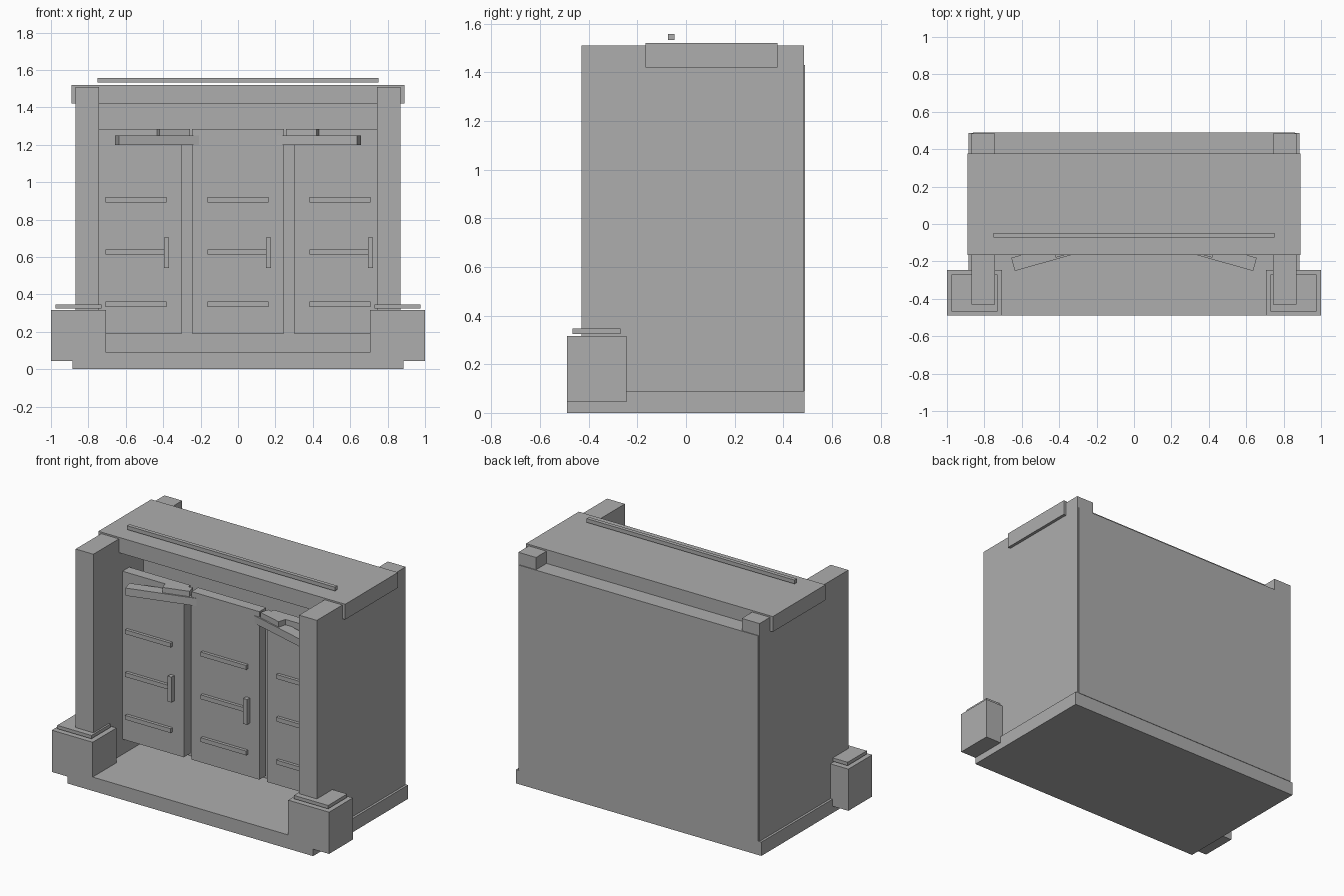
import bpy
import math

if "Cube" in bpy.data.objects:
    bpy.data.objects.remove(bpy.data.objects["Cube"], do_unlink=True)

# Single plain stone colour
stone = bpy.data.materials.new("stone_grey")
stone.use_nodes = True
grey = (0.42, 0.42, 0.42, 1)
stone.diffuse_color = grey
stone.node_tree.nodes["Principled BSDF"].inputs["Base Color"].default_value = grey


def box(name, x, y, z, turn=0):
    """Box from (min, max) ranges, optionally turned about its own vertical axis."""
    ranges = (x, y, z)
    bpy.ops.mesh.primitive_cube_add(size=1, location=[(a + b) / 2 for a, b in ranges])
    ob = bpy.context.object
    ob.name = name
    ob.scale = [b - a for a, b in ranges]
    ob.rotation_euler.z = turn
    ob.data.materials.append(stone)
    return ob


def around(centre, size):
    return (centre - size / 2, centre + size / 2)


# Main shell
box("base_slab", (-0.885, 0.885), (-0.49, 0.487), (0, 0.09))
box("back_block", (-0.862, 0.862), (0.086, 0.49), (0.09, 1.43))
box("roof_slab", (-0.89, 0.89), (-0.167, 0.377), (1.42, 1.52))
box("roof_rod", (-0.75, 0.75), (-0.073, -0.048), (1.533, 1.558))

# Mirrored side parts
for side, s in (("right", -1), ("left", 1)):
    def span(a, b):
        return tuple(sorted((s * a, s * b)))

    box(side + "_side_wall", span(0.742, 0.87), (-0.43, 0.485), (0.09, 1.51))
    box(side + "_pedestal", span(0.705, 1.0), (-0.49, -0.245), (0.045, 0.317))
    box(side + "_pedestal_cap", span(0.73, 0.977), (-0.467, -0.27), (0.324, 0.346))
    # Angled arm and the small block lying on it
    turn = -s * math.radians(15.8)
    box(side + "_angled_arm", around(s * 0.406, 0.5), around(-0.148, 0.073),
        (1.2, 1.25), turn)
    box(side + "_arm_block", around(s * 0.346, 0.17), around(-0.128, 0.06),
        (1.25, 1.285), turn)

# Three doors with cross bars and a handle
for side, cx in (("right", -0.545), ("middle", 0), ("left", 0.545)):
    box(side + "_door", around(cx, 0.49), (-0.13, -0.06), (0.19, 1.285))
    for i in range(3):
        box(f"{side}_door_bar_{i + 1}", around(cx, 0.328), (-0.15, -0.12),
            around(0.348 + 0.279 * i, 0.028))
    box(side + "_door_handle", around(cx + 0.163, 0.027), (-0.16, -0.12), (0.54, 0.705))
